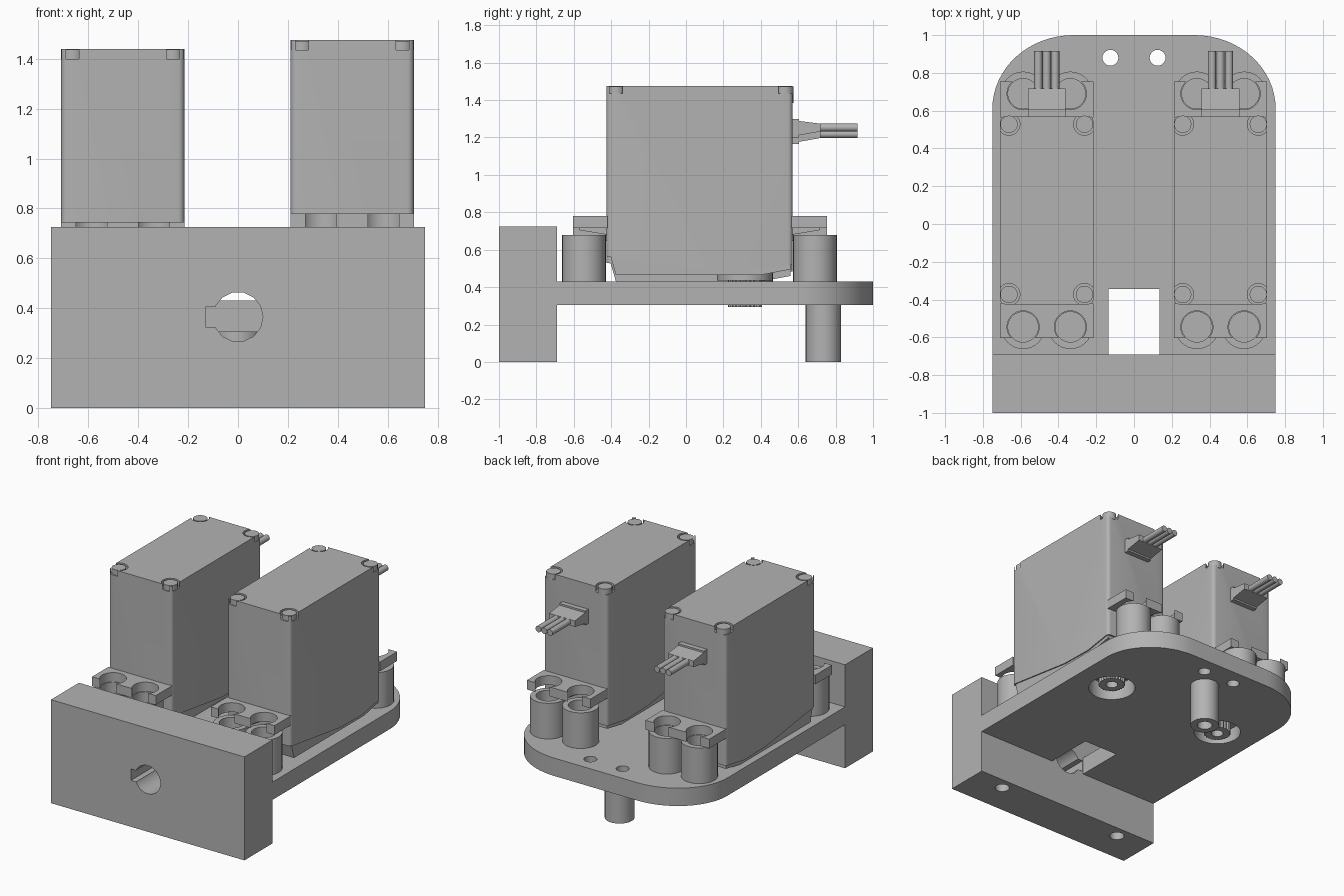
import bpy, bmesh, math
from mathutils import Vector

if "Cube" in bpy.data.objects:
    bpy.data.objects.remove(bpy.data.objects["Cube"], do_unlink=True)

grey = bpy.data.materials.new("plain grey")
grey.use_nodes = True
grey.diffuse_color = (0.45, 0.45, 0.45, 1)
grey.node_tree.nodes["Principled BSDF"].inputs["Base Color"].default_value = (0.45, 0.45, 0.45, 1)


def activate(obj):
    bpy.ops.object.select_all(action='DESELECT')
    obj.select_set(True)
    bpy.context.view_layer.objects.active = obj


def finish(name, bm):
    bmesh.ops.recalc_face_normals(bm, faces=bm.faces)
    mesh = bpy.data.meshes.new(name)
    bm.to_mesh(mesh)
    bm.free()
    mesh.materials.append(grey)
    obj = bpy.data.objects.new(name, mesh)
    bpy.context.collection.objects.link(obj)
    return obj


def prism(name, points, direction):
    """Closed outline of 3D points, extruded along a direction."""
    bm = bmesh.new()
    face = bm.faces.new([bm.verts.new(p) for p in points])
    ext = bmesh.ops.extrude_face_region(bm, geom=[face])
    moved = [g for g in ext["geom"] if isinstance(g, bmesh.types.BMVert)]
    bmesh.ops.translate(bm, verts=moved, vec=Vector(direction))
    return finish(name, bm)


def box(name, x, y, z):
    corners = [(x[i], y[j], z[0]) for i, j in ((0, 0), (1, 0), (1, 1), (0, 1))]
    return prism(name, corners, (0, 0, z[1] - z[0]))


def circle(r, n, teeth=0):
    """Points on a circle; every other pair is pulled in to make teeth."""
    return [((r - teeth * (i % 2)) * math.cos(math.tau * i / n),
             (r - teeth * (i % 2)) * math.sin(math.tau * i / n)) for i in range(n)]


def rod(name, r, x, y, z, n=32, teeth=0):
    return prism(name, [(x + u, y + v, z[0]) for u, v in circle(r, n, teeth)], (0, 0, z[1] - z[0]))


def rod_y(name, r, x, y, z, n=16):
    return prism(name, [(x + u, y[0], z + v) for u, v in circle(r, n)], (0, y[1] - y[0], 0))


def side_profile(name, x, yz):
    """Outline in the side plane, extruded across x."""
    return prism(name, [(x[0], y, z) for y, z in yz], (x[1] - x[0], 0, 0))


def cut(obj, *cutters):
    for c in cutters:
        mod = obj.modifiers.new("cut", 'BOOLEAN')
        mod.operation, mod.solver, mod.object = 'DIFFERENCE', 'EXACT', c
        activate(obj)
        bpy.ops.object.modifier_apply(modifier=mod.name)
        bpy.data.objects.remove(c, do_unlink=True)
    return obj


def smooth(obj):
    activate(obj)
    bpy.ops.object.shade_smooth_by_angle(angle=math.radians(30))
    return obj


SHAFT_Y = 0.315
POST_YS = (-0.545, 0.69)
SERVO_XS = {"left": (0.458, 0.0), "right": (-0.462, -0.035)}  # centre and drop

# Front wall with keyed bore and blind holes underneath
wall = box("front_wall", (-0.75, 0.75), (-1, -0.69), (0, 0.725))
cut(wall, rod_y("bore", 0.1, 0, (-1.1, -0.6), 0.365, 14),
    box("keyway", (-0.13, 0), (-1.1, -0.6), (0.325, 0.405)),
    *[rod("screw_hole", 0.048, x, -0.775, (-0.1, 0.3), 24) for x in (-0.5, 0.5)])
smooth(wall)

# Base plate with rounded back corners
arc = [(0.32 + 0.43 * math.cos(a), 0.61 + 0.39 * math.sin(a))
       for a in (math.radians(90 * i / 16) for i in range(17))]
outline = [(0.75, -0.69)] + arc
outline += [(-x, y) for x, y in reversed(outline)]
plate = prism("base_plate", [(x, y, 0.305) for x, y in outline], (0, 0, 0.125))
cut(plate, box("window", (-0.135, 0.135), (-0.8, -0.345), (0.2, 0.5)),
    *[rod("back_hole", 0.042, x, 0.88, (0.2, 0.5), 24) for x in (-0.125, 0.125)],
    *[rod("shaft_hole", 0.155, x, SHAFT_Y, (0.2, 0.5)) for x, _ in SERVO_XS.values()])
smooth(plate)

# Hollow support leg under the plate
leg = rod("support_leg", 0.095, 0, 0.735, (0, 0.305))
smooth(cut(leg, rod("leg_bore", 0.05, 0, 0.735, (-0.1, 0.25), 24)))


def servo(side, cx, drop):
    def zs(a, b):
        return a + drop, b + drop
    x0, x1 = cx - 0.247, cx + 0.247

    # Case with rounded upright edges and open corner pockets
    case = side_profile(side + "_case", (x0, x1), [
        (y, z + drop) for y, z in ((-0.425, 0.565), (0.12, 0.49), (0.36, 0.485),
                                   (0.57, 0.52), (0.57, 1.475), (-0.425, 1.475))])
    bm = bmesh.new()
    bm.from_mesh(case.data)
    upright = [e for e in bm.edges
               if abs(e.verts[0].co.z - e.verts[1].co.z) > 0.5]
    bmesh.ops.bevel(bm, geom=upright, offset=0.025, segments=4, profile=0.5, affect='EDGES')
    bm.to_mesh(case.data)
    bm.free()
    corners = [(cx + sx * 0.2, y) for sx in (-1, 1) for y in (-0.373, 0.528)]
    cut(case, *[rod("pocket", 0.058, x, y, zs(1.435, 1.6)) for x, y in corners])
    smooth(case)
    for x, y in corners:
        smooth(rod(side + "_case_screw", 0.046, x, y, zs(1.42, 1.472), 20))

    # Lower cover, boss and toothed output shaft
    side_profile(side + "_lower_cover", (x0 + 0.008, x1 - 0.008), [
        (y, z + drop) for y, z in ((-0.405, 0.57), (-0.375, 0.465), (0.4, 0.465),
                                   (0.56, 0.495), (0.56, 0.54), (0.1, 0.52))])
    smooth(rod(side + "_boss", 0.15, cx, SHAFT_Y, zs(0.435, 0.5)))
    shaft = rod(side + "_output_shaft", 0.09, cx, SHAFT_Y, zs(0.33, 0.45), 48, 0.008)
    cut(shaft, rod("shaft_bore", 0.04, cx, SHAFT_Y, zs(0.25, 0.41), 20))

    # Mounting tabs, ribs and standoffs at both ends
    for end, post_y, inner, outer in (("front", POST_YS[0], -0.42, -0.603),
                                      ("back", POST_YS[1], 0.565, 0.755)):
        posts = [(cx + dx, post_y) for dx in (-0.125, 0.125)]
        tab = box(f"{side}_{end}_tab", (x0, x1), sorted((inner, outer)), zs(0.715, 0.78))
        cut(tab, *[rod("tab_hole", 0.085, x, y, zs(0.6, 0.9)) for x, y in posts])
        smooth(tab)
        side_profile(f"{side}_{end}_tab_rib", (cx - 0.02, cx + 0.02), [
            (inner, 0.72 + drop), (outer * 0.95, 0.72 + drop),
            (outer * 0.95, 0.705 + drop), (inner, 0.68 + drop)])
        for x, y in posts:
            post = rod(f"{side}_{end}_standoff", 0.117, x, y, (0.43, 0.68))
            smooth(cut(post, rod("post_bore", 0.08, x, y, (0.46, 0.8))))

    # Cable strain relief and three wires
    side_profile(side + "_strain_relief", (cx - 0.1, cx + 0.1), [
        (y, z + drop) for y, z in ((0.56, 1.2), (0.605, 1.2), (0.605, 1.212), (0.718, 1.232),
                                   (0.718, 1.274), (0.605, 1.288), (0.605, 1.3), (0.56, 1.3))])
    for dx in (-0.045, 0, 0.045):
        smooth(rod_y(side + "_wire", 0.0215, cx + dx, (0.7, 0.917), 1.253 + drop))


for side, (cx, drop) in SERVO_XS.items():
    servo(side, cx, drop)
